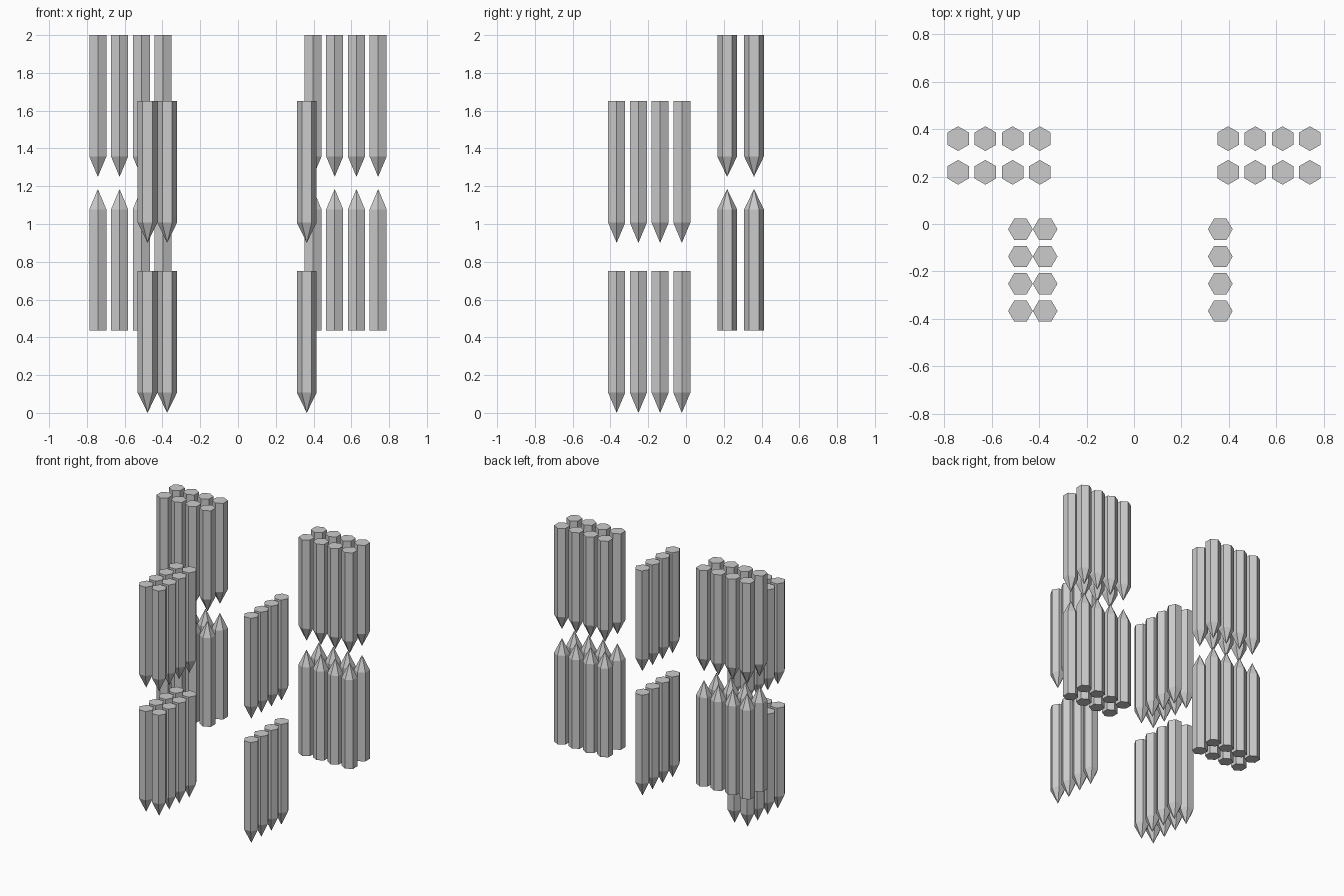
import bpy, bmesh, math
from mathutils import Matrix

if "Cube" in bpy.data.objects:
    bpy.data.objects.remove(bpy.data.objects["Cube"])

R, BODY, LENGTH = 0.052, 0.643, 0.75


def hex_rod(bm, x, y, z_flat, direction, turn):
    """Hexagonal rod: flat end at z_flat, sharpened tip towards direction."""
    def ring(z):
        return [bm.verts.new((x + R * math.cos(turn + i * math.pi / 3),
                              y + R * math.sin(turn + i * math.pi / 3), z))
                for i in range(6)]
    a, b = ring(z_flat), ring(z_flat + direction * BODY)
    tip = bm.verts.new((x, y, z_flat + direction * LENGTH))
    bm.faces.new(a)
    for i in range(6):
        j = (i + 1) % 6
        bm.faces.new((a[i], a[j], b[j], b[i]))
        bm.faces.new((b[i], b[j], tip))


def rod_cluster(name, xs, ys, z_flat, direction, turn):
    bm = bmesh.new()
    for x in xs:
        for y in ys:
            hex_rod(bm, x, y, z_flat, direction, turn)
    bmesh.ops.recalc_face_normals(bm, faces=bm.faces)
    me = bpy.data.meshes.new(name)
    bm.to_mesh(me)
    bm.free()
    bpy.context.collection.objects.link(bpy.data.objects.new(name, me))


# Back clusters: upper rods point down, lower rods point up
back_y = (0.218, 0.36)
for side, s in (("left", -1), ("right", 1)):
    xs = [s * (0.397 + 0.115 * i) for i in range(4)]
    rod_cluster(f"back_{side}_upper_rods", xs, back_y, 2.0, -1, math.pi / 6)
    rod_cluster(f"back_{side}_lower_rods", xs, back_y, 0.435, 1, math.pi / 6)

# Front clusters: two tiers of rods all pointing down
front_y = [-0.367 + 0.115 * i for i in range(4)]
for side, xs in (("left", (-0.479, -0.375)), ("right", (0.364,))):
    rod_cluster(f"front_{side}_upper_rods", xs, front_y, 1.65, -1, 0)
    rod_cluster(f"front_{side}_lower_rods", xs, front_y, 0.75, -1, 0)
